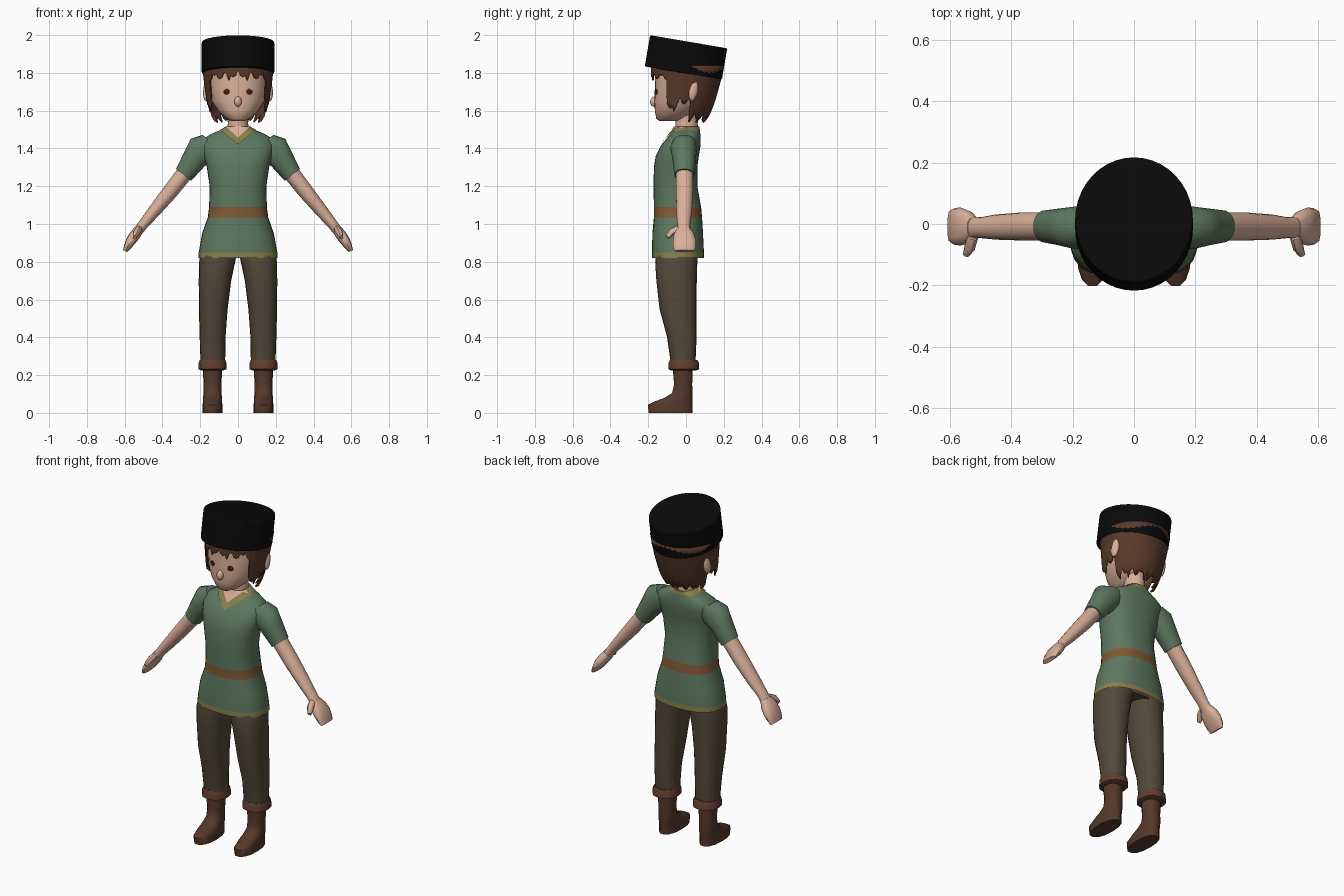
import bpy, bmesh, math
from math import sin, cos, pi, radians
from mathutils import Vector, Matrix
from mathutils.bvhtree import BVHTree

if "Cube" in bpy.data.objects:
    bpy.data.objects.remove(bpy.data.objects["Cube"], do_unlink=True)


def colour(name, r, g, b):
    m = bpy.data.materials.new(name)
    m.use_nodes = True
    m.diffuse_color = (r, g, b, 1)
    bsdf = next(n for n in m.node_tree.nodes if n.type == "BSDF_PRINCIPLED")
    bsdf.inputs["Base Color"].default_value = (r, g, b, 1)
    bsdf.inputs["Roughness"].default_value = 0.9
    return m


SKIN = colour("skin", 0.70, 0.43, 0.32)
GREEN = colour("green cloth", 0.11, 0.19, 0.115)
TRIM = colour("olive trim", 0.25, 0.21, 0.07)
BELT = colour("belt tan", 0.22, 0.10, 0.035)
PANTS = colour("trouser brown", 0.085, 0.068, 0.042)
BOOT = colour("boot leather", 0.09, 0.04, 0.023)
CUFF = colour("cuff leather", 0.12, 0.047, 0.027)
HAIR = colour("hair brown", 0.10, 0.042, 0.023)
EYE = colour("eye brown", 0.05, 0.015, 0.01)
BLACK = colour("hat black", 0.003, 0.003, 0.003)


def finish(name, bm, *mats, angle=45):
    bmesh.ops.recalc_face_normals(bm, faces=bm.faces)
    me = bpy.data.meshes.new(name)
    bm.to_mesh(me)
    bm.free()
    for m in mats:
        me.materials.append(m)
    me.shade_smooth()
    me.set_sharp_from_angle(angle=radians(angle))
    ob = bpy.data.objects.new(name, me)
    bpy.context.collection.objects.link(ob)
    return ob


def loft(rings, axis=(0, 0, 1), n=24, p=2.3, side=1, caps=(True, True)):
    """Skin superellipse rings (x, y, z, half width, half depth) square to axis."""
    t = Vector(axis).normalized()
    a = Vector((0, 1, 0)).cross(t).normalized()
    b = t.cross(a)
    bm = bmesh.new()
    loops = []
    for x, y, z, ra, rb in rings:
        loop = []
        for i in range(n):
            c, s = cos(2 * pi * i / n), sin(2 * pi * i / n)
            u = math.copysign(abs(c) ** (2 / p), c) * ra
            v = math.copysign(abs(s) ** (2 / p), s) * rb
            q = Vector((x, y, z)) + a * u + b * v
            loop.append(bm.verts.new((q.x * side, q.y, q.z)))
        loops.append(loop)
    for lo, hi in zip(loops, loops[1:]):
        for i in range(n):
            j = (i + 1) % n
            bm.faces.new((lo[i], lo[j], hi[j], hi[i]))
    if caps[0]:
        bm.faces.new(loops[0])
    if caps[1]:
        bm.faces.new(loops[-1])
    return bm


def upright(rows):
    """Rows of (z, x0, x1, y0, y1) extents to ring centres and radii."""
    return [((x0 + x1) / 2, (y0 + y1) / 2, z, (x1 - x0) / 2, (y1 - y0) / 2)
            for z, x0, x1, y0, y1 in rows]


def centred(rows):
    return upright([(z, -w, w, y0, y1) for z, w, y0, y1 in rows])


def blob(name, mat, loc, scale, rot=(0, 0, 0)):
    bm = bmesh.new()
    bmesh.ops.create_uvsphere(bm, u_segments=16, v_segments=10, radius=1)
    ob = finish(name, bm, mat, angle=180)
    ob.location, ob.scale, ob.rotation_euler = loc, scale, rot


def strip(name, mat, tree, low, high, lift):
    """Thin patch laid on the front of a surface between two (x, z) lines."""
    bm = bmesh.new()
    nu, nv = 10, 4
    grid = []
    for i in range(-nu, nu + 1):
        row = []
        for j in range(nv + 1):
            e0, e1 = (Vector(l[0]).lerp(Vector(l[1]), abs(i) / nu) for l in (low, high))
            q = e0.lerp(e1, j / nv)
            o = Vector((math.copysign(q.x, i), -1, q.y))
            hit = tree.ray_cast(o, Vector((0, 1, 0)))[0]
            if hit is None:
                hit = tree.find_nearest(Vector((o.x, 0, o.z)))[0]
            row.append(bm.verts.new(hit + Vector((0, -lift, lift / 2))))
        grid.append(row)
    for r, s in zip(grid, grid[1:]):
        for j in range(nv):
            bm.faces.new((r[j], s[j], s[j + 1], r[j + 1]))
    finish(name, bm, mat)


# Tunic with hem, belt and collar bands
bm = loft(centred([
    (0.82, 0.21, -0.18, 0.095), (0.85, 0.208, -0.18, 0.095), (0.95, 0.19, -0.178, 0.09),
    (1.035, 0.16, -0.17, 0.085), (1.09, 0.153, -0.17, 0.08), (1.2, 0.15, -0.172, 0.06),
    (1.3, 0.165, -0.17, 0.06), (1.36, 0.18, -0.16, 0.068), (1.42, 0.192, -0.13, 0.078),
    (1.455, 0.18, -0.1, 0.078), (1.482, 0.13, -0.08, 0.075), (1.498, 0.09, -0.07, 0.073),
    (1.517, 0.065, -0.06, 0.07)]), n=32, p=2.4, caps=(False, True))
for f in bm.faces:
    c = f.calc_center_median()
    if c.z < 0.85 or c.z > 1.5:
        f.material_index = 1
    elif 1.035 < c.z < 1.09:
        f.material_index = 2
    if c.z > 1.5 and c.y < -0.02:
        f.material_index = 3
chest = BVHTree.FromBMesh(bm)
finish("tunic", bm, GREEN, TRIM, BELT, SKIN, angle=60)
strip("neck_opening", SKIN, chest, ((0, 1.445), (0.065, 1.505)), ((0, 1.515), (0.062, 1.512)), 0.003)
strip("collar_v", TRIM, chest, ((0, 1.42), (0.098, 1.495)), ((0, 1.455), (0.062, 1.512)), 0.006)

# Hips inside the tunic
finish("hips", loft(centred([(0.83, 0.17, -0.13, 0.06), (0.95, 0.16, -0.13, 0.06)])), PANTS)

ARM = (0.61, 0, -0.79)
for side, tag in ((1, "left"), (-1, "right")):
    # Arms and hands
    finish(tag + "_sleeve", loft([
        (0.14, -0.01, 1.435, 0.06, 0.06), (0.185, -0.012, 1.4, 0.083, 0.07),
        (0.23, -0.01, 1.345, 0.066, 0.062), (0.288, -0.008, 1.26, 0.051, 0.053)],
        ARM, 20, 2.1, side), GREEN)
    finish(tag + "_arm", loft([
        (0.27, -0.008, 1.285, 0.044, 0.046), (0.36, -0.008, 1.17, 0.041, 0.046),
        (0.45, -0.01, 1.06, 0.033, 0.041), (0.5, -0.012, 1.0, 0.027, 0.034),
        (0.533, -0.012, 0.955, 0.025, 0.036)], ARM, 16, 2, side), SKIN)
    finish(tag + "_hand", loft([
        (0.522, -0.012, 0.975, 0.025, 0.034), (0.543, -0.01, 0.945, 0.029, 0.055),
        (0.566, -0.008, 0.912, 0.027, 0.062), (0.585, -0.008, 0.88, 0.02, 0.06),
        (0.598, -0.008, 0.857, 0.012, 0.052)], (0.5, 0, -0.86), 12, 2.5, side), SKIN)
    finish(tag + "_thumb", loft([
        (0.525, -0.04, 0.975, 0.018, 0.02), (0.535, -0.075, 0.957, 0.018, 0.02),
        (0.547, -0.1, 0.93, 0.011, 0.012)], (0.02, -0.06, -0.045), 8, 2, side), SKIN)

    # Legs, cuffs and boots
    finish(tag + "_trouser_leg", loft(upright([
        (0.26, 0.068, 0.198, -0.08, 0.05), (0.4, 0.066, 0.203, -0.1, 0.056),
        (0.55, 0.055, 0.207, -0.14, 0.056), (0.7, 0.036, 0.208, -0.157, 0.057),
        (0.8, 0.015, 0.206, -0.163, 0.06), (0.86, 0.003, 0.195, -0.155, 0.065),
        (0.92, 0, 0.175, -0.14, 0.065)]), n=20, side=side), PANTS)
    finish(tag + "_boot_cuff", loft(upright([
        (0.225, 0.075, 0.195, -0.08, 0.055), (0.232, 0.06, 0.21, -0.094, 0.07),
        (0.265, 0.062, 0.208, -0.092, 0.068), (0.28, 0.068, 0.202, -0.085, 0.06)]),
        n=12, side=side), CUFF, angle=35)
    finish(tag + "_boot", loft(upright([
        (0, 0.083, 0.187, -0.2, 0.036), (0.042, 0.083, 0.187, -0.205, 0.036),
        (0.06, 0.084, 0.186, -0.17, 0.036), (0.08, 0.085, 0.185, -0.115, 0.036),
        (0.105, 0.087, 0.183, -0.075, 0.036), (0.15, 0.088, 0.182, -0.064, 0.034),
        (0.24, 0.083, 0.187, -0.072, 0.036)]), n=14, side=side), BOOT, angle=50)

    # Ears and eyes
    blob(tag + "_ear", SKIN, (side * 0.166, 0.04, 1.705), (0.018, 0.024, 0.055),
         (radians(-12), 0, side * radians(20)))
    blob(tag + "_eye", EYE, (side * 0.06, -0.158, 1.7), (0.017, 0.006, 0.014),
         (0, 0, side * radians(20)))

# Neck, head and nose
finish("neck", loft(centred([(1.47, 0.062, -0.06, 0.066), (1.53, 0.054, -0.056, 0.062),
                             (1.6, 0.056, -0.06, 0.065)]), p=2), SKIN)
finish("head", loft(centred([
    (1.545, 0.035, -0.14, -0.03), (1.557, 0.062, -0.157, 0.0), (1.6, 0.108, -0.165, 0.06),
    (1.65, 0.138, -0.168, 0.11), (1.72, 0.153, -0.165, 0.145), (1.78, 0.158, -0.163, 0.16),
    (1.84, 0.155, -0.16, 0.155)]), n=28, p=2.2), SKIN, angle=80)
blob("nose", SKIN, (0, -0.166, 1.648), (0.02, 0.024, 0.028), (radians(-15), 0, 0))

# Hair shell with jagged locks: short fringe, sideburns, long back
bm = bmesh.new()
HALF, ROWS, TOP = 45, 8, 1.84
cols = []
for j in range(-HALF, HALF):
    phi = abs(j) / HALF * pi
    deg = math.degrees(phi)
    base = 1.795 if deg < 58 else 1.63 if deg < 82 else 1.66 if deg < 108 else 1.575
    low = base - 0.035 * (abs(j) % 5) / 4 + 0.015 * (abs(j) % 3 == 0)
    col = []
    for r in range(ROWS + 1):
        z = TOP + (low - TOP) * r / ROWS
        t = max(z - 1.54, 0) / 0.3
        wide, back, front = 0.116 + 0.066 * t ** 0.45, 0.085 + 0.11 * t ** 0.6, -0.178
        mid, deep = (back + front) / 2, (back - front) / 2
        col.append(bm.verts.new((math.copysign(wide * sin(phi), j), mid - deep * cos(phi), z)))
    cols.append(col)
for a, b in zip(cols, cols[1:] + cols[:1]):
    for r in range(ROWS):
        bm.faces.new((a[r], b[r], b[r + 1], a[r + 1]))
hair = finish("hair", bm, HAIR, angle=60)
solid = hair.modifiers.new("thickness", "SOLIDIFY")
solid.thickness = 0.008

# Tilted round hat
bm = bmesh.new()
bmesh.ops.create_cone(bm, cap_ends=True, segments=40, radius1=1, radius2=1, depth=1,
                      matrix=Matrix.Diagonal((0.192, 0.207, 0.168, 1)))
hat = finish("hat", bm, BLACK, angle=40)
hat.location = (0, 0, 1.882)
hat.rotation_euler = (radians(-9.7), 0, 0)
rim = hat.modifiers.new("soft rim", "BEVEL")
rim.width, rim.segments = 0.006, 2
